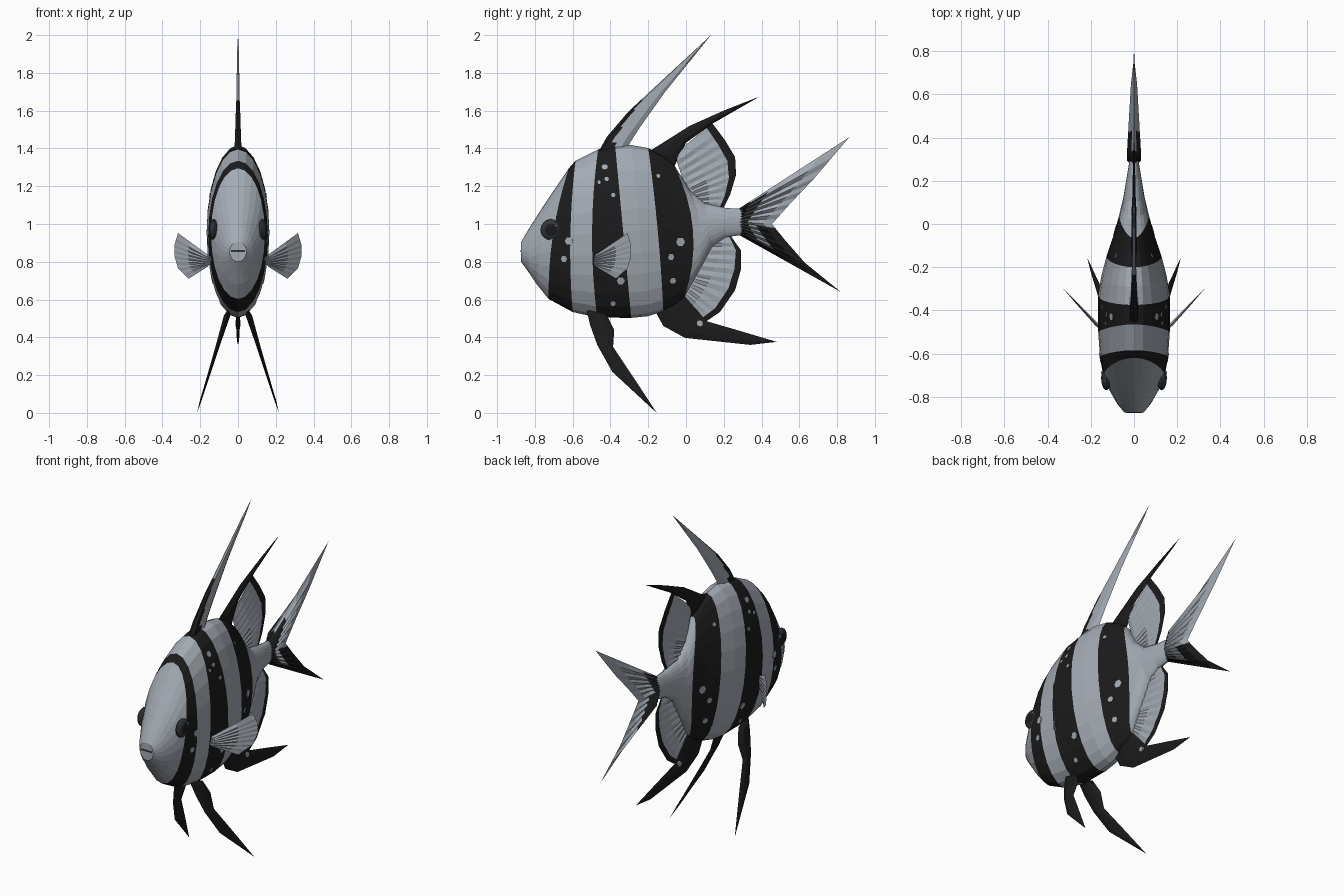
import bpy, bmesh, math
from mathutils import Vector
from mathutils.bvhtree import BVHTree

if "Cube" in bpy.data.objects:
    bpy.data.objects.remove(bpy.data.objects["Cube"])


def material(name, rgb):
    m = bpy.data.materials.new(name)
    m.diffuse_color = (*rgb, 1)
    m.use_nodes = True
    m.node_tree.nodes["Principled BSDF"].inputs["Base Color"].default_value = m.diffuse_color
    return m


GREY, BLACK, EYE = 0, 1, 2
MATS = [material("silver_grey", (0.37, 0.405, 0.45)),
        material("stripe_black", (0.011, 0.011, 0.012)),
        material("eye_dark_grey", (0.03, 0.036, 0.04))]


def finish(bm, name, mirror=False):
    bmesh.ops.remove_doubles(bm, verts=bm.verts, dist=1e-4)
    bmesh.ops.recalc_face_normals(bm, faces=bm.faces)
    me = bpy.data.meshes.new(name)
    bm.to_mesh(me)
    bm.free()
    for m in MATS:
        me.materials.append(m)
    ob = bpy.data.objects.new(name, me)
    bpy.context.collection.objects.link(ob)
    if mirror:
        ob.modifiers.new("mirror", 'MIRROR').use_clip = False
    return ob


# Body: tilted elliptical rings that follow the stripe borders
# top y, top z, bottom y, bottom z, half width, bow, colour behind the ring
RINGS = [(-.873, .905, -.873, .80, .045, 0, GREY),
         (-.835, .97, -.83, .74, .078, 0, GREY),
         (-.746, 1.11, -.79, .68, .115, 0, GREY),
         (-.62, 1.295, -.727, .603, .143, -.03, BLACK),
         (-.585, 1.335, -.60, .534, .158, -.02, GREY),
         (-.465, 1.395, -.47, .505, .166, -.03, BLACK),
         (-.375, 1.413, -.29, .503, .166, 0, GREY),
         (-.29, 1.418, -.20, .512, .152, 0, GREY),
         (-.20, 1.402, -.12, .538, .128, .01, BLACK),
         (-.12, 1.36, -.05, .572, .095, .03, BLACK),
         (-.065, 1.315, -.01, .61, .070, .075, GREY),
         (.02, 1.18, .058, .73, .060, .04, GREY),
         (.10, 1.11, .14, .88, .050, 0, GREY),
         (.21, 1.085, .21, .93, .035, 0, GREY),
         (.30, 1.08, .30, .942, .02, 0, GREY)]
SEG = 24
bm = bmesh.new()
loops = []
for yt, zt, yb, zb, w, bow, col in RINGS:
    loop = []
    for k in range(SEG):
        a = 2 * math.pi * k / SEG
        c, s = math.cos(a), math.sin(a)
        loop.append(bm.verts.new((w * s, (yt + yb) / 2 + c * (yt - yb) / 2 + bow * s * s,
                                  (zt + zb) / 2 + c * (zt - zb) / 2)))
    loops.append(loop)
for i in range(len(loops) - 1):
    for k in range(SEG):
        n = (k + 1) % SEG
        f = bm.faces.new((loops[i][k], loops[i][n], loops[i + 1][n], loops[i + 1][k]))
        f.material_index = RINGS[i][6]
bm.faces.new(loops[0])
bm.faces.new(loops[-1])
bm.normal_update()
bmesh.ops.recalc_face_normals(bm, faces=bm.faces)
tree = BVHTree.FromBMesh(bm)
finish(bm, "body")


def disc(bm, y, z, r, lift=.003, col=GREY):
    """Small hexagonal plate laid on the flank of the body."""
    hit, nor, _, _ = tree.ray_cast(Vector((1, y, z)), Vector((-1, 0, 0)))
    rot = nor.to_track_quat('Z', 'Y')
    top = [bm.verts.new(hit + nor * lift + rot @ Vector(
        (r * math.cos(k * math.pi / 3), r * math.sin(k * math.pi / 3), 0))) for k in range(6)]
    low = [bm.verts.new(v.co - nor * .006) for v in top]
    faces = [bm.faces.new(top)]
    for k in range(6):
        faces.append(bm.faces.new((top[k], low[k], low[k - 5], top[k - 5])))
    for f in faces:
        f.material_index = col


# Pale specks on the stripes
bm = bmesh.new()
for y, z, r in [(-.03, .905, .025), (-.08, .825, .018), (-.07, .70, .018), (-.148, 1.254, .012),
                (-.645, .815, .018), (-.62, .91, .022), (-.43, 1.30, .018), (-.42, 1.238, .013),
                (-.46, 1.22, .01), (-.385, 1.153, .012), (-.386, .58, .015), (-.345, .70, .022)]:
    disc(bm, y, z, r)
finish(bm, "specks", True)

# Eyes: flattened domes with a black pupil and a pale glint
hit, _, _, _ = tree.ray_cast(Vector((1, -.714, .97)), Vector((-1, 0, 0)))
bm = bmesh.new()
bmesh.ops.create_uvsphere(bm, u_segments=16, v_segments=10, radius=1)
for f in bm.faces:
    c = f.calc_center_median()
    f.material_index = BLACK if c.z > .78 else EYE
for v in bm.verts:
    x, y, z = v.co
    v.co = (hit.x - .006 + z * .024, -.714 + x * .056, .97 + y * .056)
finish(bm, "eyes", True)
bm = bmesh.new()
bmesh.ops.create_icosphere(bm, subdivisions=1, radius=.009)
bmesh.ops.translate(bm, verts=bm.verts, vec=(hit.x + .012, -.688, .99))
finish(bm, "eye_glints", True)

# Mouth line
bm = bmesh.new()
bmesh.ops.create_cube(bm, size=1)
for v in bm.verts:
    v.co = (v.co.x * .075, -.869 + v.co.y * .012, .857 + v.co.z * .009)
for f in bm.faces:
    f.material_index = EYE
finish(bm, "mouth_line")


def fin(name, a, b, n, rows, thick, rule, pleat=False, spread=None, mirror=False):
    """Thin lens-shaped fin between two (y, z) paths; rule(u, t, side) gives the colour."""
    def at(path, u):
        p = u * (len(path) - 1)
        i = min(int(p), len(path) - 2)
        return Vector(path[i]).lerp(Vector(path[i + 1]), p - i)
    bm = bmesh.new()
    for side in (1, -1):
        grid = []
        for i in range(n + 1):
            u, col = i / n, []
            for t in rows:
                p = at(a, u).lerp(at(b, u), t)
                h = thick * (1 - .8 * (t if pleat else u))
                if pleat and i % 2:
                    h *= .35
                if i in (0, n) or t in (0, 1):
                    h = 0
                x = spread(p.x, p.y) if spread else 0
                col.append(bm.verts.new((x + side * h, p.x, p.y)))
            grid.append(col)
        for i in range(n):
            for j in range(len(rows) - 1):
                f = bm.faces.new((grid[i][j], grid[i + 1][j], grid[i + 1][j + 1], grid[i][j + 1]))
                f.material_index = rule((i + .5) / n, (rows[j] + rows[j + 1]) / 2, side)
    return finish(bm, name, mirror)


def black(u, t, side):
    return BLACK


def grey(u, t, side):
    return GREY


def bordered(u, t, side):
    return BLACK if t > .85 else GREY


def tail_colour(u, t, side):
    streak = int(u * 24) % 2
    if t < .2 or (streak and t < .32):
        return BLACK
    if u > .54:
        if side > 0:
            return BLACK if t > .6 or u > .86 or streak and t > .5 else GREY
        return BLACK if streak and t < .6 else GREY
    return GREY


BLADE = [0, .1, .2, .3, .5, .75, 1]
FAN = [0, .1, .4, .7, .85, 1]

# Back fins
fin("long_dorsal_fin",
    [(-.47, 1.37), (-.42, 1.46), (-.307, 1.593), (-.217, 1.677), (.132, 2.0)],
    [(-.33, 1.37), (-.29, 1.44), (-.243, 1.513), (-.11, 1.70), (.132, 2.0)],
    16, BLADE, .02, lambda u, t, s: BLACK if t < .55 - .75 * u else GREY)
fin("rear_dorsal_spike",
    [(-.21, 1.375), (.02, 1.52), (.206, 1.603), (.39, 1.675)],
    [(-.07, 1.29), (.0, 1.43), (.138, 1.53), (.39, 1.675)],
    12, [0, .3, .7, 1], .014, black)
fin("rear_dorsal_fan",
    [(-.06, 1.37), (.0, 1.18), (.08, 1.10)],
    [(.138, 1.535), (.206, 1.444), (.26, 1.354), (.265, 1.26), (.233, 1.153), (.19, 1.07)],
    20, FAN, .012, bordered, pleat=True)

# Belly fins
fin("anal_spike",
    [(-.164, .54), (-.12, .46), (-.005, .397), (.34, .36), (.48, .376)],
    [(.0, .64), (.05, .57), (.11, .485), (.286, .434), (.48, .376)],
    16, [0, .3, .7, 1], .014, black)
fin("anal_fan",
    [(-.02, .61), (.04, .74), (.17, .94)],
    [(.10, .48), (.18, .534), (.26, .65), (.29, .757), (.29, .862), (.238, .935)],
    20, FAN, .012, bordered, pleat=True)
bm = bmesh.new()
bmesh.ops.create_cone(bm, cap_ends=True, segments=6, radius1=.018, radius2=.018, depth=.028)
for v in bm.verts:
    v.co = (v.co.z, .074 + v.co.x, .475 + v.co.y)
finish(bm, "anal_fin_speck")
fin("pelvic_fins",
    [(-.53, .56), (-.508, .466), (-.47, .36), (-.39, .217), (-.155, 0)],
    [(-.42, .52), (-.38, .44), (-.386, .35), (-.286, .2), (-.155, 0)],
    12, [0, .3, .7, 1], .018, black,
    spread=lambda y, z: .05 + (.54 - z) * .31, mirror=True)

# Side fins
fin("pectoral_fins",
    [(-.49, .83), (-.495, .80), (-.48, .775)],
    [(-.31, .952), (-.29, .89), (-.29, .83), (-.31, .765), (-.37, .71)],
    16, [0, .12, .6, 1], .012, grey, pleat=True,
    spread=lambda y, z: .15 + (y + .49) * .93, mirror=True)

# Forked tail
fin("tail_fin",
    [(.27, 1.075), (.27, .948)],
    [(.865, 1.46), (.68, 1.243), (.55, 1.106), (.455, 1.0), (.524, .915), (.63, .794), (.82, .64)],
    24, [0, .12, .3, .5, .75, 1], .036, tail_colour, pleat=True)
